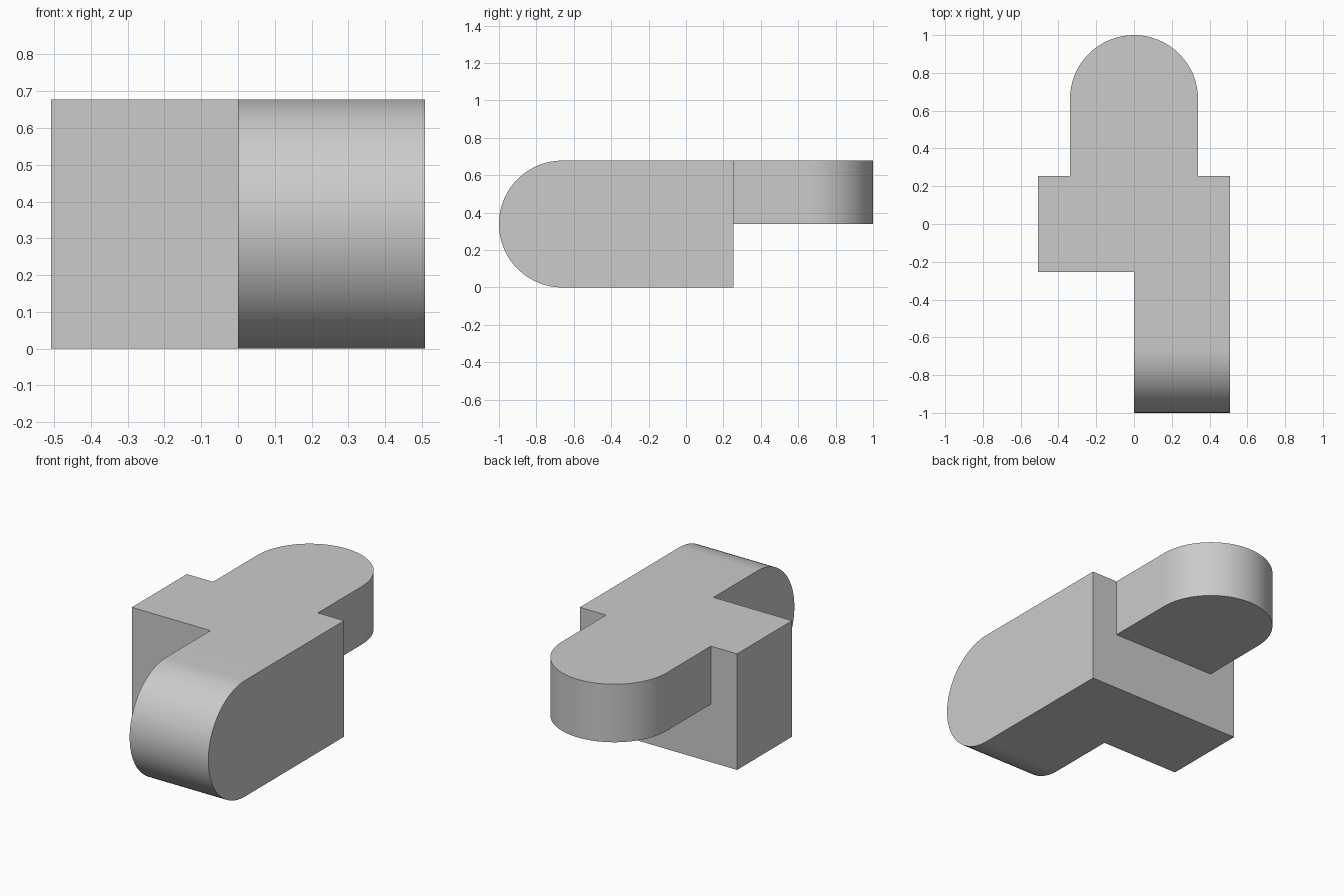
import bpy
import bmesh
from math import pi, sin, cos
from mathutils import Vector

cube = bpy.data.objects.get("Cube")
if cube:
    bpy.data.objects.remove(cube, do_unlink=True)

HALF_W = 0.508    # half width of the block
HALF_D = 0.254    # half depth of the block
R = 0.339         # radius of both rounded ends
H = 2 * R         # overall height
TIP = 1.0 - R     # distance of the rounding centres from the middle

grey = bpy.data.materials.new("plain grey")
grey.use_nodes = True
grey.diffuse_color = (0.6, 0.6, 0.6, 1)
grey.node_tree.nodes["Principled BSDF"].inputs["Base Color"].default_value = grey.diffuse_color


def prism(name, outline, offset):
    """Extrude a closed outline of 3D points along an offset."""
    bm = bmesh.new()
    face = bm.faces.new([bm.verts.new(p) for p in outline])
    moved = bmesh.ops.extrude_face_region(bm, geom=[face])["geom"]
    bmesh.ops.translate(bm, vec=Vector(offset),
                        verts=[v for v in moved if isinstance(v, bmesh.types.BMVert)])
    # keep the starting cap so the solid is closed
    if not face.is_valid:
        bmesh.ops.holes_fill(bm, edges=bm.edges)
    bmesh.ops.recalc_face_normals(bm, faces=bm.faces)
    mesh = bpy.data.meshes.new(name)
    bm.to_mesh(mesh)
    bm.free()
    mesh.materials.append(grey)
    obj = bpy.data.objects.new(name, mesh)
    bpy.context.collection.objects.link(obj)
    return obj


def tongue(start, steps=48):
    """Straight strip from start along +u that ends in a half circle."""
    arc = [(TIP + R * cos(a), R * sin(a))
           for a in (pi * (i / steps - 0.5) for i in range(steps + 1))]
    return [(start, -R)] + arc + [(start, R)]


# Central block
body = prism("bracket_body",
             [(-HALF_W, -HALF_D, 0), (HALF_W, -HALF_D, 0),
              (HALF_W, HALF_D, 0), (-HALF_W, HALF_D, 0)], (0, 0, H))

# Front arm, rounded in side profile, on the left half
arm = prism("front_arm", [(0, -u, R + v) for u, v in tongue(-HALF_D)], (HALF_W, 0, 0))

# Back tab, rounded in plan, upper half of the height
tab = prism("back_tab", [(v, u, R) for u, v in tongue(0)], (0, 0, R))

# Merge into one solid
bpy.context.view_layer.objects.active = body
for part in (arm, tab):
    mod = body.modifiers.new("join_" + part.name, "BOOLEAN")
    mod.operation = "UNION"
    mod.solver = "EXACT"
    mod.object = part
    bpy.ops.object.modifier_apply(modifier=mod.name)
    bpy.data.objects.remove(part, do_unlink=True)

# Smooth rounded ends, crisp edges elsewhere
bpy.ops.object.select_all(action="DESELECT")
body.select_set(True)
bpy.ops.object.shade_smooth_by_angle(angle=pi / 6)
